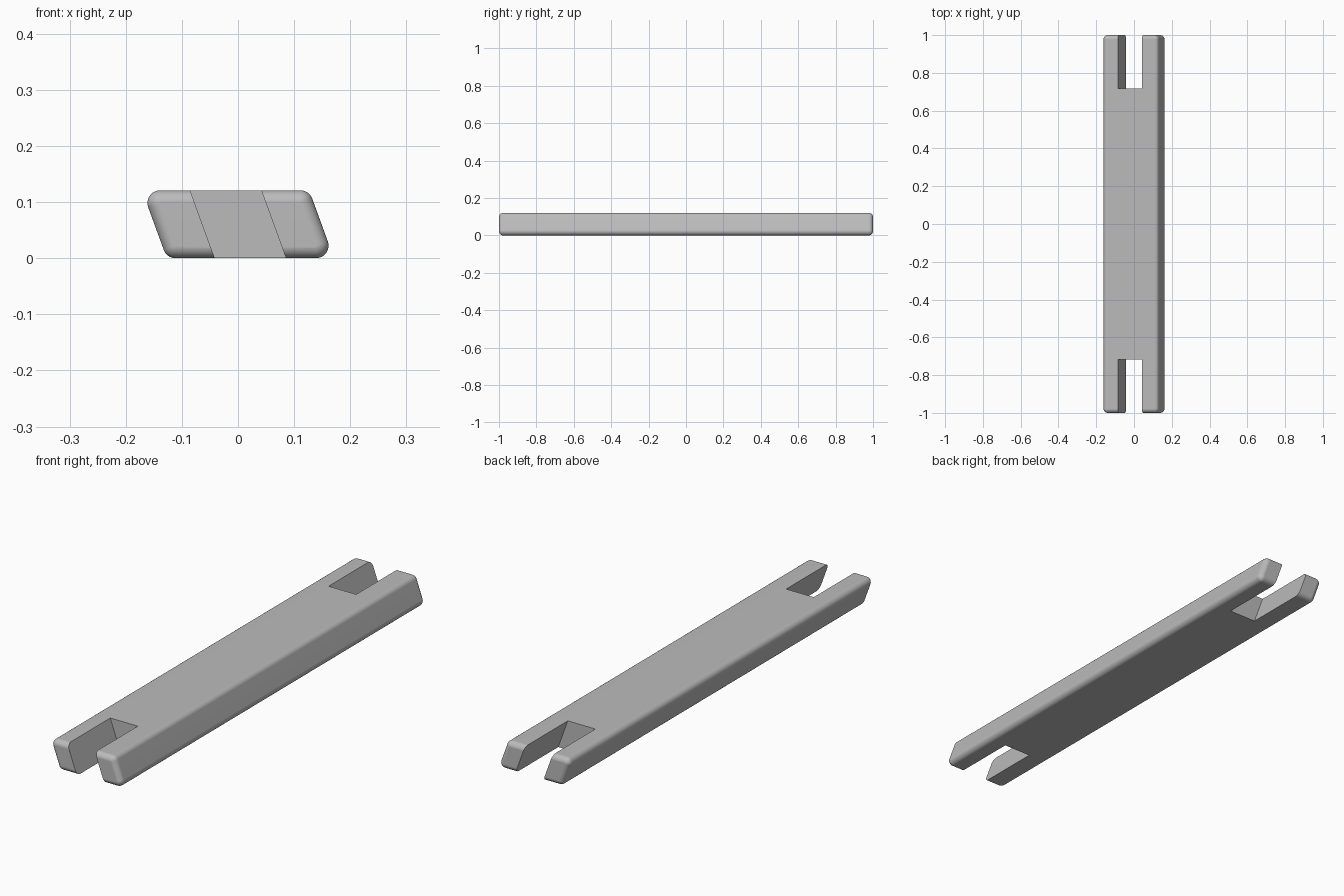
import bpy
import bmesh
import math
from mathutils import Matrix, Vector

HEIGHT = 0.121
HALF_WIDTH = 0.149
RADIUS = 0.0225
SLANT = math.radians(20)
SLOT_HALF_WIDTH = 0.0635
SLOT_START = 0.718

default_cube = bpy.data.objects.get("Cube")
if default_cube:
    bpy.data.objects.remove(default_cube, do_unlink=True)

grey = bpy.data.materials.new("light grey")
grey.use_nodes = True
colour = (0.5, 0.5, 0.5, 1)
grey.diffuse_color = colour
grey.node_tree.nodes["Principled BSDF"].inputs["Base Color"].default_value = colour


def leaning(x, y, z):
    """Point on the slanted cross-section, with z measured from mid-height."""
    return Vector((x - z * math.tan(SLANT), y, z + HEIGHT / 2))


def make_object(name, bm):
    mesh = bpy.data.meshes.new(name)
    bmesh.ops.recalc_face_normals(bm, faces=bm.faces)
    bm.to_mesh(mesh)
    bm.free()
    mesh.materials.append(grey)
    obj = bpy.data.objects.new(name, mesh)
    bpy.context.collection.objects.link(obj)
    return obj


# Slanted bar with evenly rounded edges: hull around a ball in each corner
bm = bmesh.new()
for sx in (-1, 1):
    for sy in (-1, 1):
        for sz in (-1, 1):
            corner = leaning(sx * (HALF_WIDTH - RADIUS / math.cos(SLANT)),
                             sy * (1 - RADIUS), sz * (HEIGHT / 2 - RADIUS))
            bmesh.ops.create_uvsphere(
                bm, u_segments=36, v_segments=18, radius=RADIUS,
                matrix=Matrix.Translation(corner) @ Matrix.Rotation(math.pi / 2, 4, 'X'))
bmesh.ops.delete(bm, geom=bm.faces[:] + bm.edges[:], context='EDGES_FACES')
hull = bmesh.ops.convex_hull(bm, input=bm.verts)
bmesh.ops.delete(bm, geom=[v for v in bm.verts if not v.link_faces], context='VERTS')
bmesh.ops.dissolve_limit(bm, angle_limit=math.radians(0.5), verts=bm.verts, edges=bm.edges)
bar = make_object("slotted_bar", bm)

# Slanted slot through each end
for side, label in ((-1, "front"), (1, "back")):
    bm = bmesh.new()
    bmesh.ops.create_cube(bm, size=2)
    for v in bm.verts:
        y = SLOT_START if v.co.y < 0 else 1.2
        v.co = leaning(v.co.x * SLOT_HALF_WIDTH, side * y, v.co.z * HEIGHT)
    cutter = make_object(label + "_slot_cutter", bm)
    cutter.hide_render = True
    cut = bar.modifiers.new(label + " slot", 'BOOLEAN')
    cut.operation = 'DIFFERENCE'
    cut.solver = 'EXACT'
    cut.object = cutter
    bpy.context.view_layer.objects.active = bar
    bpy.ops.object.modifier_apply(modifier=cut.name)
    bpy.data.objects.remove(cutter, do_unlink=True)

# Smooth rounded edges, crisp slots, flat main faces
bpy.ops.object.select_all(action='DESELECT')
bar.select_set(True)
bpy.context.view_layer.objects.active = bar
bpy.ops.object.shade_smooth_by_angle(angle=math.radians(30))
weighted = bar.modifiers.new("flat main faces", 'WEIGHTED_NORMAL')
weighted.keep_sharp = True
